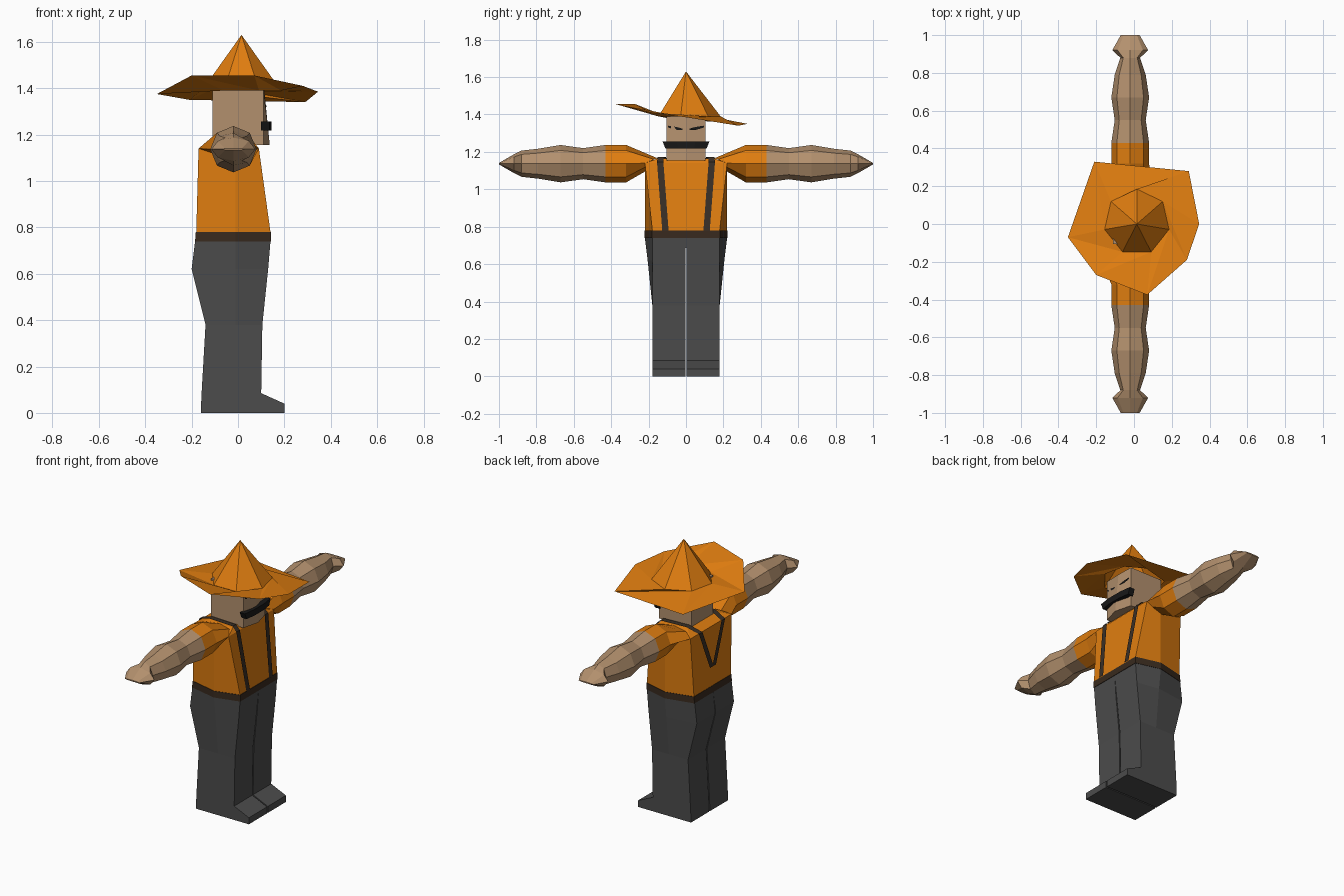
import bpy, bmesh, math

if "Cube" in bpy.data.objects:
    bpy.data.objects.remove(bpy.data.objects["Cube"])


def material(name, rgb):
    m = bpy.data.materials.new(name)
    m.diffuse_color = (*rgb, 1)
    m.use_nodes = True
    m.node_tree.nodes["Principled BSDF"].inputs["Base Color"].default_value = m.diffuse_color
    return m


ORANGE = material("orange", (0.74, 0.205, 0.005))
SKIN = material("tan skin", (0.45, 0.28, 0.155))
GREY = material("dark grey", (0.072, 0.072, 0.072))
BROWN = material("dark brown", (0.04, 0.023, 0.013))
STRAP = material("strap brown", (0.04, 0.028, 0.019))
BLACK = material("black", (0.009, 0.009, 0.009))


def finish(name, bm, mat):
    bmesh.ops.recalc_face_normals(bm, faces=bm.faces[:])
    me = bpy.data.meshes.new(name)
    bm.to_mesh(me)
    bm.free()
    me.materials.append(mat)
    ob = bpy.data.objects.new(name, me)
    bpy.context.collection.objects.link(ob)
    return ob


def loft(name, rings, mat, side=1, closed=True, cap_start=True, cap_end=True):
    """Skin a list of equal-sized point rings; side=-1 mirrors across y."""
    bm = bmesh.new()
    vs = [[bm.verts.new((x, y * side, z)) for x, y, z in r] for r in rings]
    n = len(vs[0])
    for a, b in zip(vs, vs[1:]):
        for i in range(n if closed else n - 1):
            j = (i + 1) % n
            bm.faces.new((a[i], a[j], b[j], b[i]))
    if closed and cap_start:
        bm.faces.new(vs[0])
    if closed and cap_end:
        bm.faces.new(vs[-1])
    return finish(name, bm, mat)


def hexagon(xb, xf, yb, ym, yf, z):
    """Body section: back corners, side points, front corners."""
    half = [(xb, yb, z), (-0.01, ym, z), (xf, yf, z)]
    return half + [(x, -y, z) for x, y, z in reversed(half)]


# Torso and belt
loft("shirt", [hexagon(-.18, .14, .18, .22, .18, .78),
               hexagon(-.17, .09, .20, .22, .22, 1.14),
               hexagon(-.10, .07, .13, .15, .15, 1.165)], ORANGE)
loft("belt", [hexagon(-.185, .143, .182, .222, .182, .74),
              hexagon(-.182, .143, .182, .222, .182, .78)], BROWN)

# Trouser legs with joined feet: z, back x, front x, outer y, side y, inner y
LEG = [(0, -.16, .20, .18, .18, .004), (.04, -.159, .20, .18, .18, .004),
       (.085, -.157, .10, .18, .18, .004), (.38, -.14, .105, .18, .18, .004),
       (.62, -.20, .13, .18, .205, .003), (.74, -.185, .14, .18, .22, 0)]
leg_rings = [[(xb, yi, z), (xb, yo, z), (-.01, ym, z), (xf, yo, z), (xf, yi, z)]
             for z, xb, xf, yo, ym, yi in LEG]


def arm_ring(y, rx, rz):
    return [(-.02 + rx * math.sin(k * math.pi / 4), y,
             1.137 + rz * math.cos(k * math.pi / 4)) for k in range(8)]


# Sleeve opening wraps the shoulder, then becomes a regular octagon
shoulder = [(-.02, .15, 1.165), (.06, .17, 1.16), (.09, .22, 1.14), (.05, .215, 1.12),
            (-.02, .21, 1.10), (-.11, .21, 1.12), (-.17, .20, 1.14), (-.12, .17, 1.16)]
sleeve = [shoulder, arm_ring(.32, .10, .10), arm_ring(.43, .10, .10)]
ARM = [(.43, .10, .10), (.55, .082, .083), (.67, .10, .10), (.79, .082, .08),
       (.88, .052, .07), (.92, .095, .05), (1.0, .05, .004)]

# Strap over the shoulder, from back centre to the front of the belt
STRAP_PATH = [(-.184, .012, .90), (-.177, .11, 1.143), (-.10, .125, 1.172),
              (.07, .135, 1.172), (.097, .138, 1.145), (.147, .11, .78)]
strap = [[(x, y - .017, z), (x, y + .017, z)] for x, y, z in STRAP_PATH]


# Face surface: a shallow ridge down the middle
def face_x(y, z):
    centre = .137 - (z - 1.155) * .1
    return .11 + (centre - .11) * (1 - abs(y) / .105)


# Slanted narrow eye as a thin plate
EYE = [(.02, 1.325, 1.318), (.055, 1.334, 1.318), (.095, 1.34, 1.33)]
eye = [[(face_x(y, lo) + .004, y, lo), (face_x(y, hi) + .004, y, hi)]
       for y, hi, lo in EYE]

for label, s in (("left", 1), ("right", -1)):
    loft(label + "_leg", leg_rings, GREY, s)
    loft(label + "_sleeve", sleeve, ORANGE, s, cap_start=False, cap_end=False)
    loft(label + "_arm", [arm_ring(*a) for a in ARM], SKIN, s, cap_start=False)
    loft(label + "_strap", strap, STRAP, s, closed=False)
    loft(label + "_eye", eye, BLACK, s, closed=False)

# Head
loft("head", [[(-.11, -.105, z), (-.11, .105, z), (.11, .105, z),
               (face_x(0, z), 0, z), (.11, -.105, z)] for z in (1.155, 1.40)], SKIN)

# Moustache bar, wider at the top and bent around the face
loft("moustache", [[(xf - .035, y * .88, 1.218), (xf, y * .88, 1.218),
                    (xf, y, 1.256), (xf - .035, y, 1.256)]
                   for y, xf in ((-.125, .135), (-.05, .145), (.05, .145), (.125, .135))],
     BLACK)

# Hat: seven-sided cone over an uneven brim
crown = [(.015 + .175 * math.cos(a), .01 + .175 * math.sin(a), 1.39)
         for a in (math.pi / 2 + (1 - k) * math.tau / 7 for k in range(7))]
brim = [(-.21, .33, 1.35), (.29, .28, 1.34), (.345, 0, 1.385), (.28, -.19, 1.41),
        (.07, -.375, 1.455), (-.20, -.27, 1.455), (-.35, -.07, 1.375)]
bm = bmesh.new()
tip = bm.verts.new((.015, 0, 1.63))
inner = [bm.verts.new(p) for p in crown]
outer = [bm.verts.new(p) for p in brim]
for i in range(7):
    j = (i + 1) % 7
    bm.faces.new((tip, inner[i], inner[j]))
    bm.faces.new((inner[i], outer[i], outer[j]))
    bm.faces.new((inner[i], outer[j], inner[j]))
finish("hat", bm, ORANGE)
